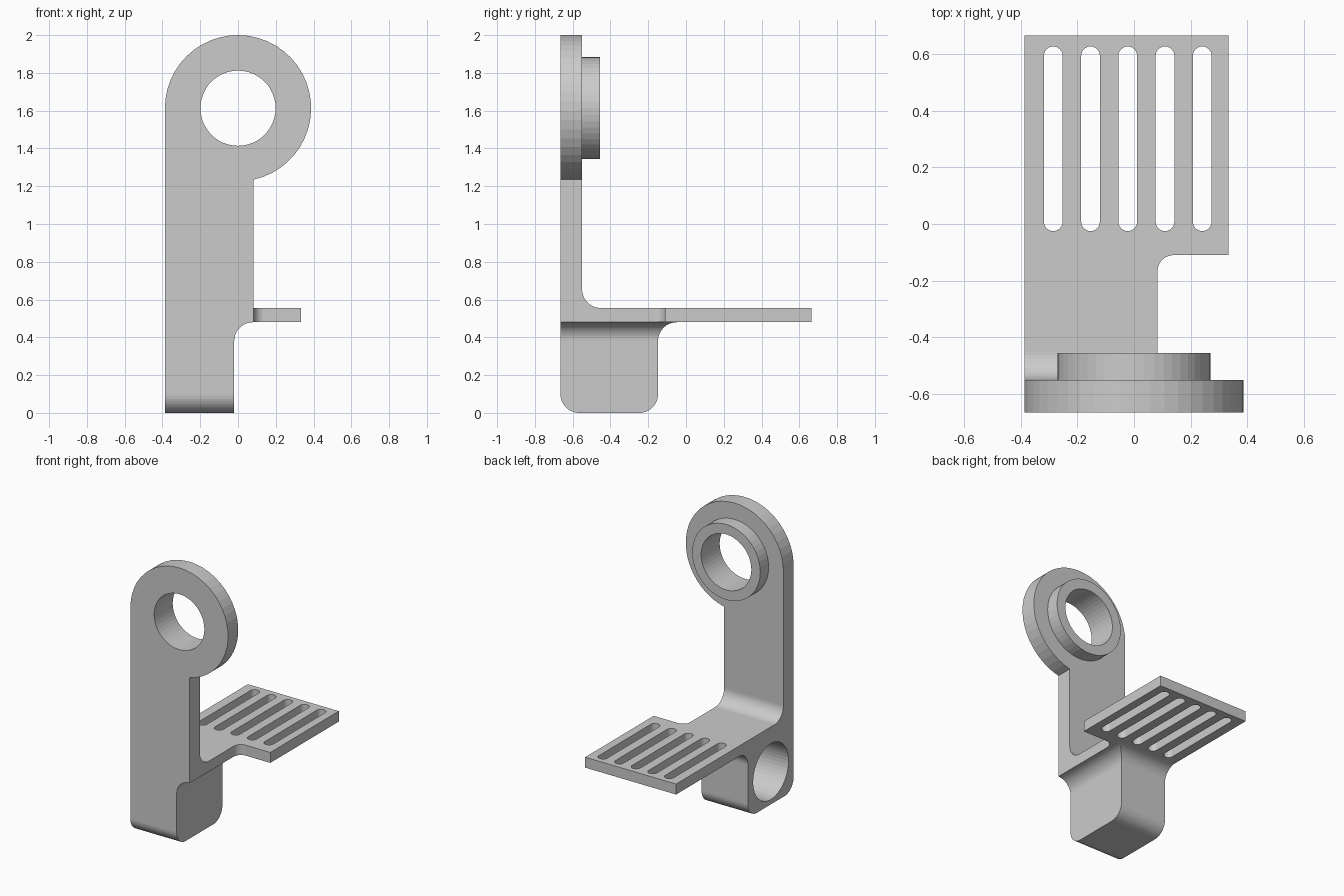
import bpy, bmesh
from math import sin, cos, radians, acos, degrees

if "Cube" in bpy.data.objects:
    bpy.data.objects.remove(bpy.data.objects["Cube"])


def arc(cx, cy, r, a0, a1, n=12):
    """Points along an arc, angles in degrees."""
    return [(cx + r * cos(radians(a0 + (a1 - a0) * i / n)),
             cy + r * sin(radians(a0 + (a1 - a0) * i / n))) for i in range(n + 1)]


def circle(cx, cy, r, n=48):
    return arc(cx, cy, r, 0, 360, n)[:-1]


def prism(name, pts, axis, lo, hi):
    """Extrude a 2D outline along an axis from lo to hi."""
    place = {'x': lambda a, b, t: (t, a, b),
             'y': lambda a, b, t: (a, t, b),
             'z': lambda a, b, t: (a, b, t)}[axis]
    bm = bmesh.new()
    rings = [[bm.verts.new(place(a, b, t)) for a, b in pts] for t in (lo, hi)]
    n = len(pts)
    bm.faces.new(rings[0])
    bm.faces.new(rings[1])
    for i in range(n):
        j = (i + 1) % n
        bm.faces.new((rings[0][i], rings[0][j], rings[1][j], rings[1][i]))
    bmesh.ops.recalc_face_normals(bm, faces=bm.faces)
    me = bpy.data.meshes.new(name)
    bm.to_mesh(me)
    bm.free()
    ob = bpy.data.objects.new(name, me)
    bpy.context.scene.collection.objects.link(ob)
    return ob


def boolean(target, other, op):
    mod = target.modifiers.new(op, 'BOOLEAN')
    mod.operation, mod.object, mod.solver = op, other, 'EXACT'
    bpy.context.view_layer.objects.active = target
    bpy.ops.object.modifier_apply(modifier=mod.name)
    bpy.data.objects.remove(other)


L, R = -0.387, 0.083            # left and right edges of the upright
FRONT, BACK = -0.665, 0.665
RING_Z, RING_R = 1.613, 0.387
SHELF0, SHELF1 = 0.48, 0.555

# Shelf with a narrow neck
bracket = prism("bracket", [(L, FRONT), (R, FRONT)]
                + arc(R + 0.057, -0.167, 0.057, 180, 90)
                + [(0.333, -0.11), (0.333, BACK), (L, BACK)], 'z', SHELF0, SHELF1)

# Upright plate with round head
end = -degrees(acos(R / RING_R))
upright = prism("upright", [(L, 0.52), (R, 0.52)]
                + arc(0, RING_Z, RING_R, end, 180, 34), 'y', FRONT, -0.55)
boolean(bracket, upright, 'UNION')

# Inner fillet between upright and shelf
gusset = prism("gusset", [(-0.58, 0.53), (-0.45, 0.53)]
               + arc(-0.45, SHELF1 + 0.1, 0.1, 270, 180)
               + [(-0.58, SHELF1 + 0.1)], 'x', L, R)
boolean(bracket, gusset, 'UNION')

# Lower block: two flared profiles intersected
block = prism("block", [(L, 0), (-0.02, 0)] + arc(0.08, 0.38, 0.1, 180, 90)
              + [(0.08, 0.51), (L, 0.51)], 'y', FRONT, 0.1)
side = prism("block_side", arc(FRONT + 0.1, 0.1, 0.1, 180, 270)
             + arc(-0.248, 0.1, 0.1, 270, 360)
             + arc(-0.048, 0.38, 0.1, 180, 90)
             + [(-0.048, 0.51), (FRONT, 0.51)], 'x', L, 0.2)
boolean(block, side, 'INTERSECT')
boolean(bracket, block, 'UNION')

# Boss behind the head, then the through hole
boolean(bracket, prism("boss", circle(0, RING_Z, 0.27), 'y', -0.6, -0.455), 'UNION')
boolean(bracket, prism("head_hole", circle(0, RING_Z, 0.199), 'y', -0.8, -0.3), 'DIFFERENCE')

# Blind hole in the left side of the block
boolean(bracket, prism("side_hole", circle(-0.407, 0.235, 0.2), 'x', -0.6, -0.08), 'DIFFERENCE')

# Five slots in the shelf
for i in range(5):
    x, r = -0.285 + 0.1315 * i, 0.033
    slot = prism("slot", arc(x, 0.627 - r, r, 0, 180) + arc(x, -0.025 + r, r, 180, 360),
                 'z', 0.4, 0.65)
    boolean(bracket, slot, 'DIFFERENCE')
